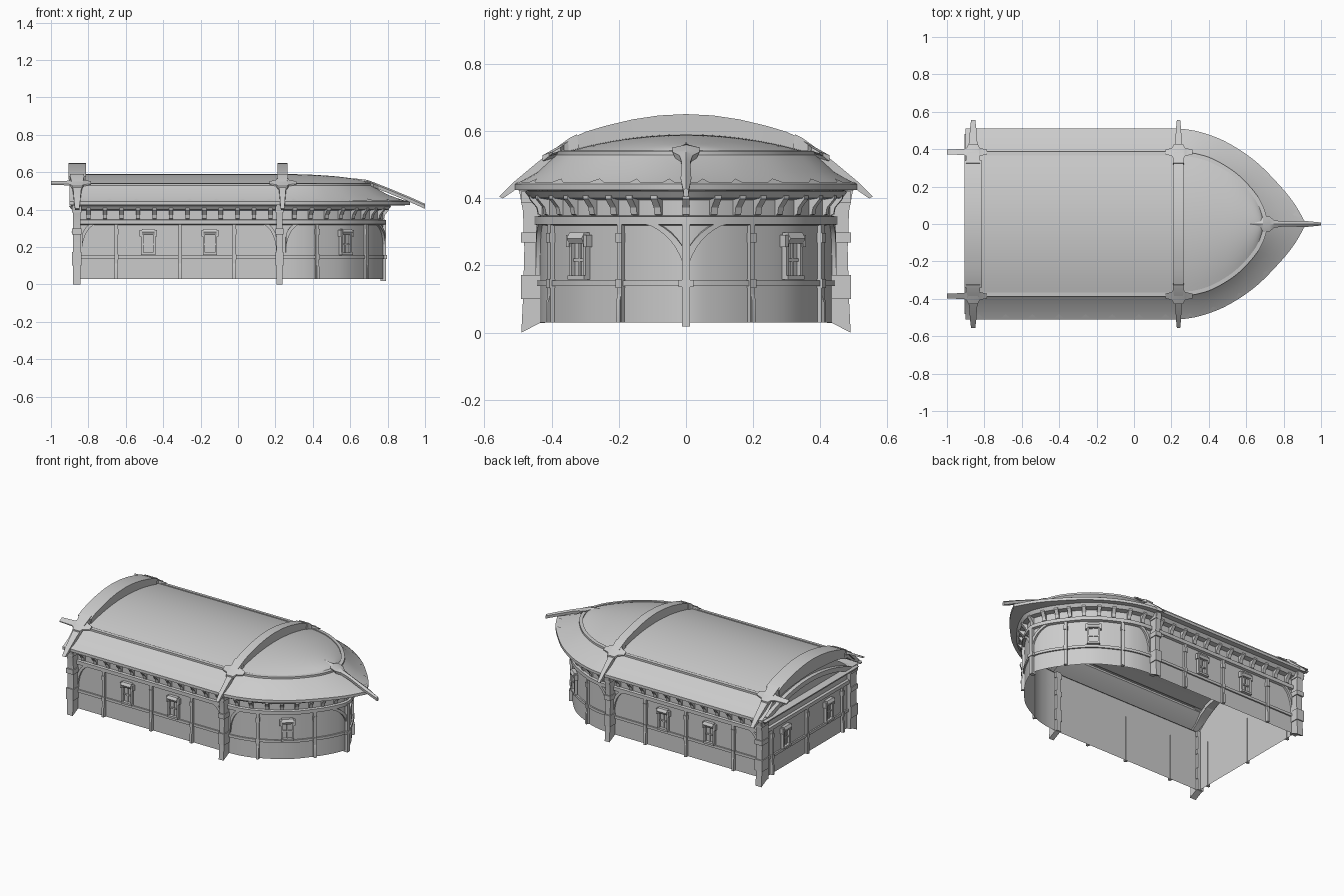
import bpy, bmesh, math
from mathutils import Vector as V

if "Cube" in bpy.data.objects:
    bpy.data.objects.remove(bpy.data.objects["Cube"])

parts = {}
TRIM = bpy.data.materials.new("pale_trim")
TRIM.diffuse_color = (0.68, 0.70, 0.69, 1)
TRIM.use_nodes = True
TRIM.node_tree.nodes["Principled BSDF"].inputs["Base Color"].default_value = TRIM.diffuse_color

def loft(part, rings, caps=True, ring_closed=True, path_closed=False):
    vs, fs = parts.setdefault(part, ([], []))
    b, n, m = len(vs), len(rings[0]), len(rings)
    vs.extend(V(p) for r in rings for p in r)
    for i in range(m if path_closed else m - 1):
        for j in range(n if ring_closed else n - 1):
            k, l = (i + 1) % m, (j + 1) % n
            fs.append((b + i*n + j, b + i*n + l, b + k*n + l, b + k*n + j))
    if caps:
        fs.append(tuple(range(b, b + n)))
        fs.append(tuple(range(b + (m - 1)*n, b + m*n)))

def half(x0, ctrl, straight=48, per=6, pointed=False):
    """straight side then a smooth curve to the nose, for +y"""
    y = ctrl[0][1]
    out = [V((x0 + (ctrl[0][0] - x0)*i/straight, y)) for i in range(straight)]
    c = [V(p) for p in ctrl]
    end = 2*c[-1] - c[-2] if pointed else V((c[-2].x, -c[-2].y))
    c = [V((2*c[0].x - c[1].x, y))] + c + [end]
    for i in range(1, len(c) - 2):
        for k in range(per):
            t = k/per
            out.append(0.5*(2*c[i] + (c[i+1] - c[i-1])*t + (2*c[i-1] - 5*c[i] + 4*c[i+1] - c[i+2])*t*t
                            + (3*c[i] - c[i-1] - 3*c[i+1] + c[i+2])*t**3))
    return out + [V(ctrl[-1])]

def full(h):
    return h + [V((p.x, -p.y)) for p in reversed(h[:-1])]

wall_h = half(-.86, [(.24, .435), (.33, .425), (.42, .395), (.57, .31), (.68, .19), (.745, .09), (.775, 0)])
eave_h = half(-.9, [(.24, .51), (.36, .49), (.5, .435), (.65, .335), (.78, .205), (.86, .105), (.92, 0)], pointed=True)
rim_c = [(.24, .365), (.34, .352), (.43, .32), (.54, .25), (.63, .155), (.675, .075), (.69, 0)]
rim_h = half(-.9, rim_c)
lip_h = half(-.9, [(.24 + (x - .24)*1.05, y*1.06) for x, y in rim_c])
wall = full(wall_h)

def wall_ring(d, z):
    """closed wall outline pushed out by d"""
    out, n = [], len(wall)
    for i, p in enumerate(wall):
        a, b = (p - wall[i-1]).normalized(), (wall[(i+1) % n] - p).normalized()
        na, nb = V((-a.y, a.x)), V((-b.y, b.x))
        q = p + (na + nb)*d/(1 + na.dot(nb))
        out.append((q.x, q.y, z))
    return out

def band(part, prof):
    loft(part, [wall_ring(d, z) for d, z in prof], caps=False)

# Walls and horizontal mouldings
band("outer_wall", [(0, .03), (0, .42)])
band("dado_rail", [(0, .138), (.009, .138), (.009, .155), (0, .155)])
band("wall_ledge", [(0, .318), (.016, .322), (.016, .345), (0, .348)])
band("cornice", [(0, .395), (.03, .40), (.045, .42), (0, .425)])
arch = [(-.43 + .86*i/20) for i in range(21)]
loft("rear_gable", [[(-.86, y, .40), (-.86, y, .42 + .155*(1 - abs(y/.435)**2.6))] for y in arch], False, False)
loft("rear_arch_band", [[(x, y, .40 + .09*(1 - (y/.43)**2) + dz) for x, dz in
     ((-.86, 0), (-.885, 0), (-.885, .03), (-.86, .03))] for y in arch])

# Roof skirt, lip and crown
def at(h, z):
    return [(p.x, p.y, z) for p in full(h)]
mid_h = [a.lerp(b, .55) for a, b in zip(eave_h, lip_h)]
soffit_h = [p.copy() for p in wall_h]
loft("roof_skirt", [at(soffit_h, .42), at(eave_h, .424), at(eave_h, .438), at(mid_h, .477),
                    at(lip_h, .528), at(lip_h, .540), at(rim_h, .542), at(rim_h, .534)], False, False)
loft("roof_crown", [[(p.x, p.y*t/10, .536 + .054*max(p.y/.365, 0)**.8*(1 - (t/10)**2))
                     for t in range(-10, 11)] for p in rim_h], False, False)

# Pale scalloped strip along the eave
eave_f, mid_f = full(eave_h), full(mid_h)
strip = []
for i, (a, b) in enumerate(zip(eave_f, mid_f)):
    k = .42 if i % 6 == 3 else .14
    q = a.lerp(b, k)
    strip.append([(a.x, a.y, .424), (a.x, a.y, .442), (q.x, q.y, .442 + .039*k)])
loft("eave_trim", strip, False, False)

# Frames for placing details on the wall: (point, tangent, outward normal)
def frame(x, side):
    for a, b in zip(wall_h, wall_h[1:]):
        if a.x <= x <= b.x:
            p, t = a.lerp(b, (x - a.x)/(b.x - a.x)), (b - a).normalized()
            return V((p.x, side*p.y)), V((t.x, side*t.y)), V((-t.y, side*t.x))
def rear(y):
    return V((-.86, y)), V((0, 1)), V((-1, 0))
NOSE = (V((.772, 0)), V((0, 1)), V((1, 0)))

def pt(f, a, d, z):
    q = f[0] + f[1]*a + f[2]*d
    return (q.x, q.y, z)
def block(part, f, a0, a1, d0, d1, z0, z1):
    loft(part, [[pt(f, a0, d0, z), pt(f, a1, d0, z), pt(f, a1, d1, z), pt(f, a0, d1, z)] for z in (z0, z1)])
def prism(part, f, w, prof):
    loft(part, [[pt(f, a, d, z) for d, z in prof] for a in (-w/2, w/2)])

def post(f):
    block("wall_post", f, -.009, .009, -.002, .014, .03, .325)
    for z in (.132, .268):
        block("post_clasp_trim", f, -.011, .011, 0, .018, z, z + .028)
    prism("wall_post", f, .014, [(0, .03), (.02, .03), (.02, .09), (.012, .12), (0, .12)])

def window(f):
    block("window_pane", f, -.03, .03, 0, .004, .165, .285)
    for s in (-1, 1):
        block("window_frame", f, *sorted((s*.026, s*.038)), 0, .018, .165, .27)
        block("window_frame", f, *sorted((s*.034, s*.046)), 0, .022, .255, .29)
    block("window_frame", f, -.004, .004, 0, .01, .17, .27)
    block("window_frame", f, -.03, .03, 0, .011, .212, .22)
    block("window_sill_trim", f, -.038, .038, 0, .024, .158, .17)
    prism("window_hood_trim", f, .068, [(0, .265), (.022, .265), (.03, .28), (.02, .297), (0, .297)])

def corbel(f):
    prism("corbel", f, .022, [(0, .348), (.01, .352), (.014, .372), (.036, .398), (.036, .412), (0, .412)])

for side in (1, -1):
    for x in (-.65, -.31, -.02, .42, .68):
        post(frame(x, side))
    for x in (-.48, -.15, .57):
        window(frame(x, side))
    for x in [-.8 + .0885*i for i in range(12)] + [.3, .385, .47, .545, .61, .665, .71, .75]:
        corbel(frame(x, side))
    window(rear(side*.22))
    post(rear(side*.36))
post(rear(0))
corbel(NOSE)

# Curved braces spreading from the pillars and the nose post
def brace(fn, w, z0):
    rows = []
    for i in range(11):
        t = math.pi/2*i/10
        s, z = w*(1 - math.cos(t)), z0 + (.325 - z0)*math.sin(t)
        s2 = max(s - .016, 0)
        z2 = min(z + .008, .328)
        rows.append([pt(fn(s), 0, 0, z), pt(fn(s), 0, .013, z), pt(fn(s2), 0, .013, z2), pt(fn(s2), 0, 0, z2)])
    loft("curved_brace", rows)

def from_nose(side):
    def fn(s):
        i = len(wall_h) - 1
        while s > (wall_h[i] - wall_h[i-1]).length:
            s -= (wall_h[i] - wall_h[i-1]).length
            i -= 1
        d = (wall_h[i-1] - wall_h[i]).normalized()
        p = wall_h[i] + d*s
        return V((p.x, side*p.y)), V((d.x, side*d.y)), V((d.y, -side*d.x))
    return fn
for side in (1, -1):
    brace(from_nose(side), .15, .15)
    for x, sg in ((-.835, 1), (.205, -1), (.255, 1)):
        brace(lambda s: frame(x + sg*s, side), .09, .17)
block("nose_post", NOSE, -.012, .012, -.01, .02, .018, .33)
block("nose_post_trim", NOSE, -.022, .022, 0, .024, .135, .156)

# Buttress pillars with pale bands
for side in (1, -1):
    for x, w in ((-.862, .042), (.222, .034)):
        f = (V((x, side*.435)), V((1, 0)), V((0, side)))
        prism("pillar", f, w, [(-.015, .028), (.0, .028), (.055, 0), (.05, .1), (.046, .25), (.05, .36), (.062, .425), (-.015, .425)])
        for z0, z1 in ((.10, .172), (.268, .298), (.385, .42)):
            block("pillar_band_trim", f, -w/2 - .005, w/2 + .005, -.015, .056, z0, z1)

# Roof ribs: dark arch in the middle, pale pointed claws at each side
top = [(0, .65, 0, .56), (.08, .646, .08, .558), (.16, .634, .16, .552), (.24, .615, .24, .545),
       (.30, .597, .295, .535), (.34, .578, .33, .525)]
claw = [(.325, .590, .315, .53, 1), (.345, .580, .33, .52, 1), (.40, .540, .385, .505, .75),
        (.45, .500, .435, .468, .55), (.51, .450, .50, .43, .45), (.556, .405, .545, .399, .3)]
for x, w, wc in ((-.86, .095, .075), (.238, .055, .06)):
    rows = [(-a, b, -c, d) for a, b, c, d in reversed(top[1:])] + top
    loft("roof_rib", [[(x - w/2, a, b), (x + w/2, a, b), (x + w*.42, c, d), (x - w*.42, c, d)] for a, b, c, d in rows])
    for s in (1, -1):
        loft("rib_claw_trim", [[(x - k*wc/2, s*a, b), (x + k*wc/2, s*a, b), (x + k*wc/2, s*c, d), (x - k*wc/2, s*c, d)]
                               for a, b, c, d, k in claw])
        # Cross clasp where rib meets roof lip; the rear one ends in a spike
        arms = [(-.07, .012), (-.035, .022), (-.025, .042), (.025, .042), (.035, .022), (.075, .012)]
        if x < 0:
            arms[0:1] = [(-.14, .013), (-.05, .016)]
        loft("rib_clasp_trim", [[(x + dx, s*.385 + a*r, .542 + b*r*.7) for a, b in
             ((-s, 1.1), (s, -.5), (s, -1.1), (-s, -.3))] for dx, r in arms])

# Nose spike
nose = [(.62, .558, .012), (.675, .552, .014), (.69, .55, .042), (.725, .537, .04), (.75, .527, .02),
        (.80, .508, .013), (.92, .458, .016), (1.0, .422, .008)]
loft("nose_spike_trim", [[(x, -r, z), (x, 0, z + .009), (x, r, z), (x, r*.8, z - .018), (x, -r*.8, z - .018)] for x, z, r in nose])

# Turn the collected parts into objects
for name, (vs, fs) in parts.items():
    me = bpy.data.meshes.new(name)
    me.from_pydata(vs, [], fs)
    bm = bmesh.new()
    bm.from_mesh(me)
    bmesh.ops.remove_doubles(bm, verts=bm.verts, dist=1e-5)
    bmesh.ops.recalc_face_normals(bm, faces=bm.faces)
    if name == "roof_crown" and sum(f.normal.z for f in bm.faces) < 0:
        bmesh.ops.reverse_faces(bm, faces=bm.faces)
    bm.to_mesh(me)
    bm.free()
    ob = bpy.data.objects.new(name, me)
    bpy.context.collection.objects.link(ob)
    if name.endswith("trim"):
        me.materials.append(TRIM)
    ob.select_set(True)
    bpy.context.view_layer.objects.active = ob
bpy.ops.object.shade_smooth_by_angle(angle=math.radians(25))
